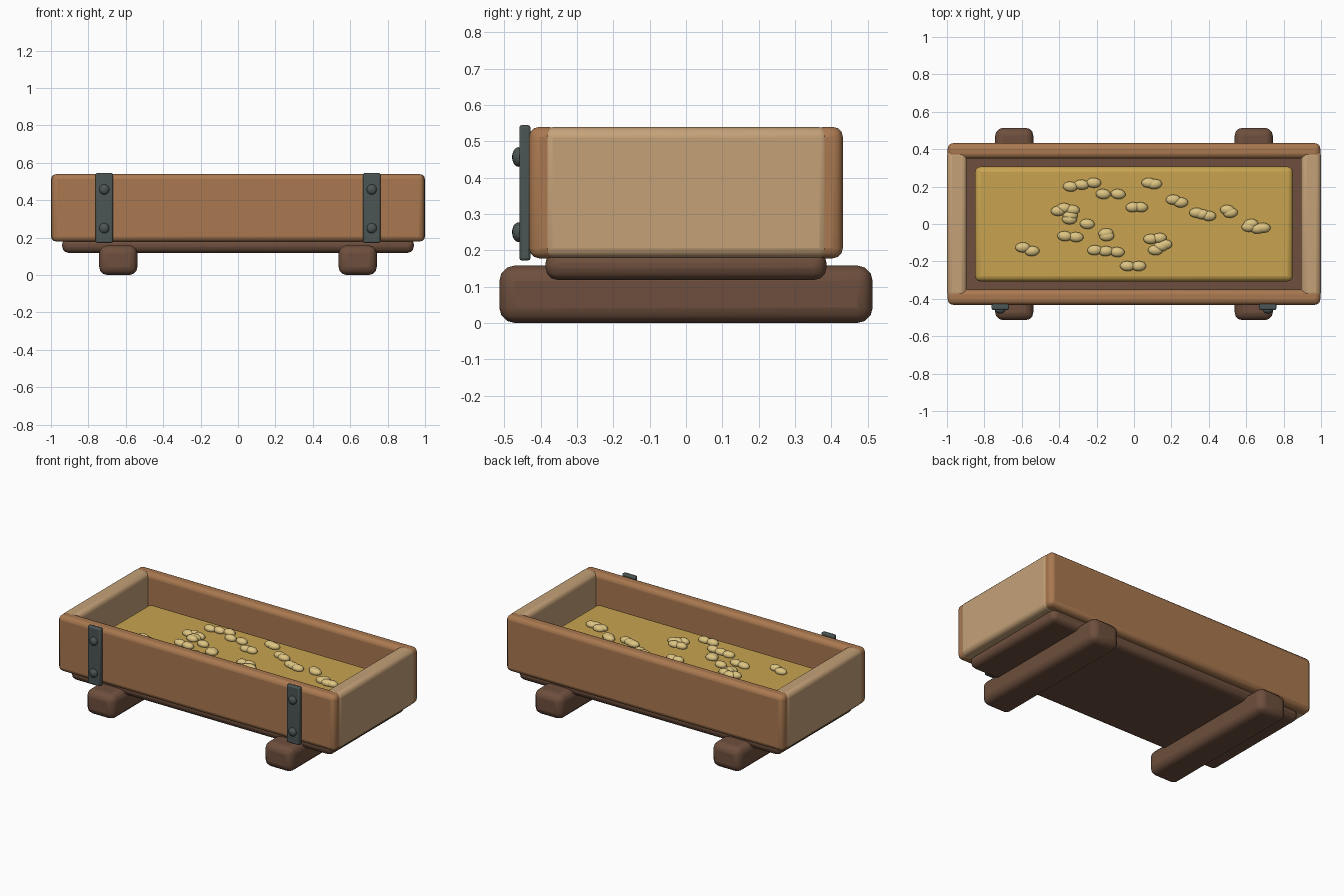
import bpy, random
from mathutils import Matrix, Vector
import bmesh

if "Cube" in bpy.data.objects:
    bpy.data.objects.remove(bpy.data.objects["Cube"])

random.seed(4)


def material(name, rgb):
    m = bpy.data.materials.new(name)
    m.diffuse_color = (*rgb, 1)
    m.use_nodes = True
    m.node_tree.nodes["Principled BSDF"].inputs["Base Color"].default_value = m.diffuse_color
    return m


SIDE = material("side_wood", (0.40, 0.19, 0.08))
END = material("end_wood", (0.56, 0.36, 0.19))
DARK = material("dark_wood", (0.155, 0.078, 0.047))
IRON = material("iron", (0.07, 0.09, 0.09))
FEED = material("feed", (0.58, 0.37, 0.08))
GRAIN = material("grain", (0.72, 0.55, 0.22))


def finish(obj, name, mat, bevel=0, segments=3):
    obj.name = name
    obj.data.materials.append(mat)
    if bevel:
        b = obj.modifiers.new("rounded_edges", 'BEVEL')
        b.width, b.segments = bevel, segments
        b.limit_method = 'ANGLE'
    bpy.ops.object.shade_smooth_by_angle(angle=0.6)
    return obj


def box(name, lo, hi, mat, bevel, segments=3):
    lo, hi = Vector(lo), Vector(hi)
    bpy.ops.mesh.primitive_cube_add(size=1, location=(lo + hi) / 2)
    obj = bpy.context.object
    obj.data.transform(Matrix.Diagonal((*(hi - lo), 1)))
    return finish(obj, name, mat, bevel, segments)


# Trough floor and the bed of feed
box("floor", (-0.94, -0.387, 0.118), (0.94, 0.387, 0.20), DARK, 0.035)
box("feed_bed", (-0.85, -0.307, 0.19), (0.85, 0.307, 0.378), FEED, 0.03)

# Side boards
box("front_board", (-0.996, -0.432, 0.178), (0.996, -0.35, 0.54), SIDE, 0.028)
box("back_board", (-0.996, 0.35, 0.178), (0.996, 0.432, 0.54), SIDE, 0.028)

for s, side in ((-1, "left"), (1, "right")):
    # End boards let into the side boards, and runners
    x0, x1 = sorted((s * 0.893, s * 1.0))
    box(side + "_end_board", (x0, -0.395, 0.179), (x1, 0.395, 0.539), END, 0.028)
    c = s * 0.64
    box(side + "_runner", (c - 0.102, -0.514, 0), (c + 0.102, 0.514, 0.158), DARK, 0.042)
    # Iron strap with two domed bolts
    c = s * 0.715
    box(side + "_strap", (c - 0.046, -0.459, 0.172), (c + 0.046, -0.428, 0.545), IRON, 0.007, 2)
    for z, level in ((0.25, "lower"), (0.457, "upper")):
        bpy.ops.mesh.primitive_uv_sphere_add(segments=16, ring_count=10, radius=1,
                                             location=(c, -0.461, z))
        bolt = bpy.context.object
        bolt.data.transform(Matrix.Diagonal((0.027, 0.018, 0.027, 1)))
        finish(bolt, f"{side}_{level}_bolt", IRON)

# Loose grains scattered on the feed
spots = [(-.34, .20), (-.28, .21), (-.215, .22), (-.165, .16), (-.085, .16), (.08, .22),
         (.11, .213), (-.405, .07), (-.375, .085), (-.33, .075), (-.34, .045), (-.345, .025),
         (-.25, 0), (-.37, -.065), (-.31, -.07), (-.15, -.05), (-.145, -.065),
         (-.21, -.14), (-.15, -.145), (-.09, -.15), (-.035, -.225), (.025, -.225),
         (-.595, -.125), (-.545, -.145), (-.005, .09), (.035, .09), (.21, .13), (.25, .115),
         (.335, .06), (.365, .052), (.4, .043), (.5, .075), (.515, .06), (.615, -.015),
         (.66, -.025), (.69, -.02), (.625, .0), (.09, -.08), (.135, -.075), (.165, -.11),
         (.145, -.12), (.115, -.14)]
bm = bmesh.new()
for x, y in spots:
    m = (Matrix.Translation((x, y, 0.388)) @ Matrix.Rotation(random.uniform(-0.1, 0.1), 4, 'Z')
         @ Matrix.Diagonal((0.04, 0.027, 0.022, 1)))
    bmesh.ops.create_uvsphere(bm, u_segments=14, v_segments=8, radius=1, matrix=m)
mesh = bpy.data.meshes.new("grains")
bm.to_mesh(mesh)
bm.free()
grains = bpy.data.objects.new("grains", mesh)
bpy.context.collection.objects.link(grains)
mesh.materials.append(GRAIN)
mesh.shade_smooth()
